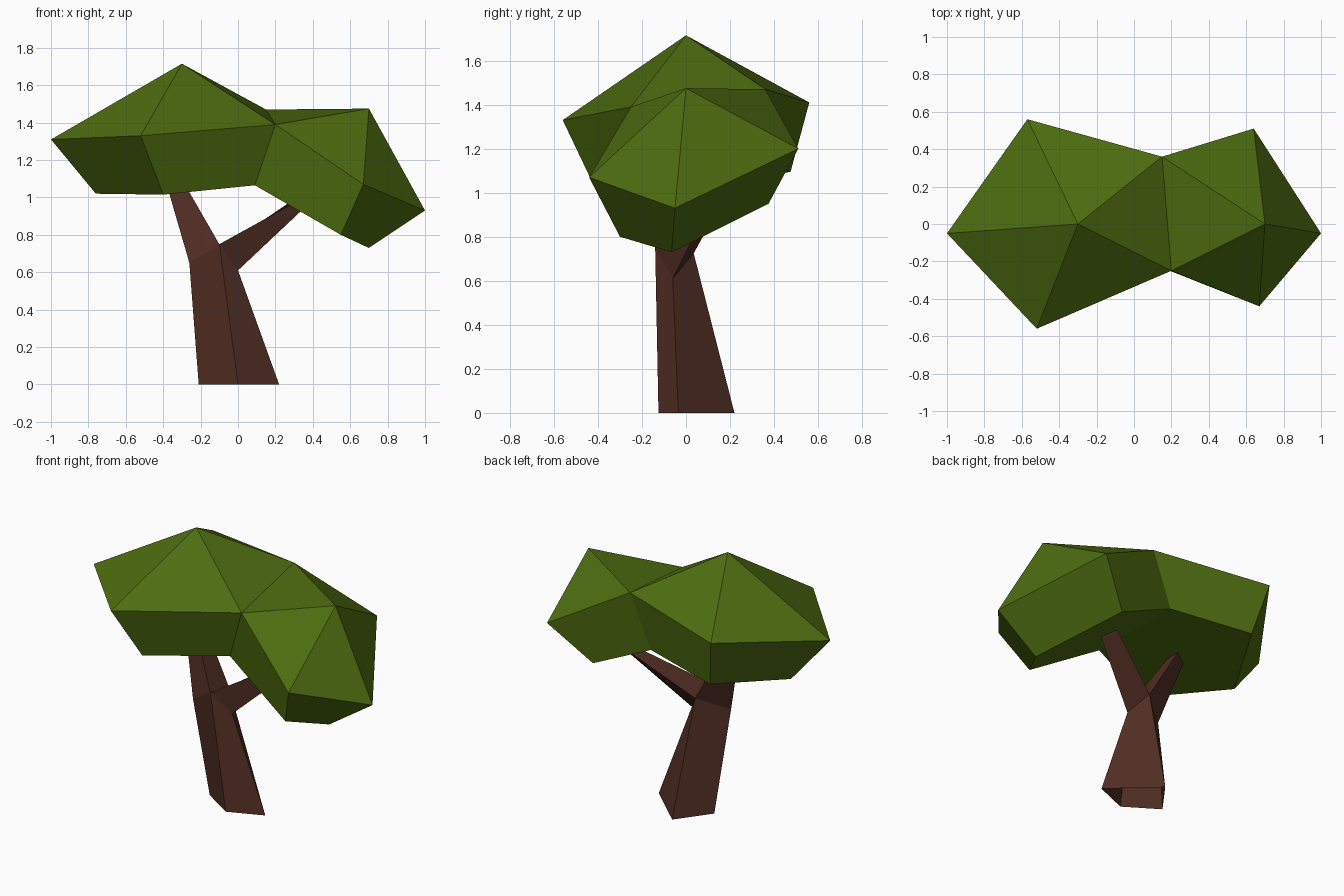
import bpy, bmesh

if "Cube" in bpy.data.objects:
    bpy.data.objects.remove(bpy.data.objects["Cube"])


def material(name, rgb):
    m = bpy.data.materials.new(name)
    m.diffuse_color = (*rgb, 1)
    m.use_nodes = True
    m.node_tree.nodes["Principled BSDF"].inputs["Base Color"].default_value = m.diffuse_color
    return m


def build(name, verts, faces, mat, fix_normals=True):
    mesh = bpy.data.meshes.new(name)
    mesh.from_pydata(verts, [], faces)
    mesh.materials.append(mat)
    bm = bmesh.new()
    bm.from_mesh(mesh)
    bmesh.ops.recalc_face_normals(bm, faces=bm.faces)
    bm.to_mesh(mesh)
    bm.free()
    obj = bpy.data.objects.new(name, mesh)
    bpy.context.collection.objects.link(obj)
    return obj


green = material("leaf green", (0.075, 0.150, 0.005))
brown = material("bark brown", (0.085, 0.028, 0.018))

# Foliage: upper rim, inset lower rim and two peaks (order: left, back, right, front)
upper = [(-1.0, -.05, 1.31), (-.57, .56, 1.41), (.15, .36, 1.47), (.64, .51, 1.20),
         (1.0, -.05, .93), (.67, -.44, 1.07), (.20, -.25, 1.39), (-.52, -.56, 1.33)]
lower = [(-.76, .01, 1.02), (-.505, .475, 1.095), (.01, .345, 1.13), (.405, .375, .95),
         (.70, -.065, .73), (.55, -.30, .80), (.09, -.21, 1.065), (-.40, -.41, 1.015)]
peaks = [(-.30, 0, 1.715), (.70, 0, 1.475)]
lobes = [(0, 1, 2, 6, 7), (2, 3, 4, 5, 6)]

faces = [(i, (i + 1) % 8, (i + 1) % 8 + 8, i + 8) for i in range(8)]
for k, ring in enumerate(lobes):
    faces += [(ring[i], ring[(i + 1) % 5], 16 + k) for i in range(5)]   # top fan
    faces.append(tuple(i + 8 for i in ring))                            # underside
build("foliage", upper + lower + peaks, faces, green)

# Trunk: open four-sided stem that forks into two three-sided branches
base = [(-.21, .01, 0), (0, -.125, 0), (.22, -.035, 0), (-.055, .22, 0)]
fork = [(-.26, -.09, .65), (-.10, -.14, .75), (0, -.06, .61), (-.09, .035, .725)]
left_tip = [(-.405, .02, 1.15), (-.33, 0, 1.15), (-.33, .07, 1.15)]
right_tip = [(.28, .07, .96), (.34, .10, .93), (.27, .17, .97)]

faces = [(i, (i + 1) % 4, (i + 1) % 4 + 4, i + 4) for i in range(4)]
for ring, tip in (((4, 5, 7), 8), ((5, 6, 7), 11)):
    faces += [(ring[i], ring[(i + 1) % 3], tip + (i + 1) % 3, tip + i) for i in range(3)]
build("trunk", base + fork + left_tip + right_tip, faces, brown)
